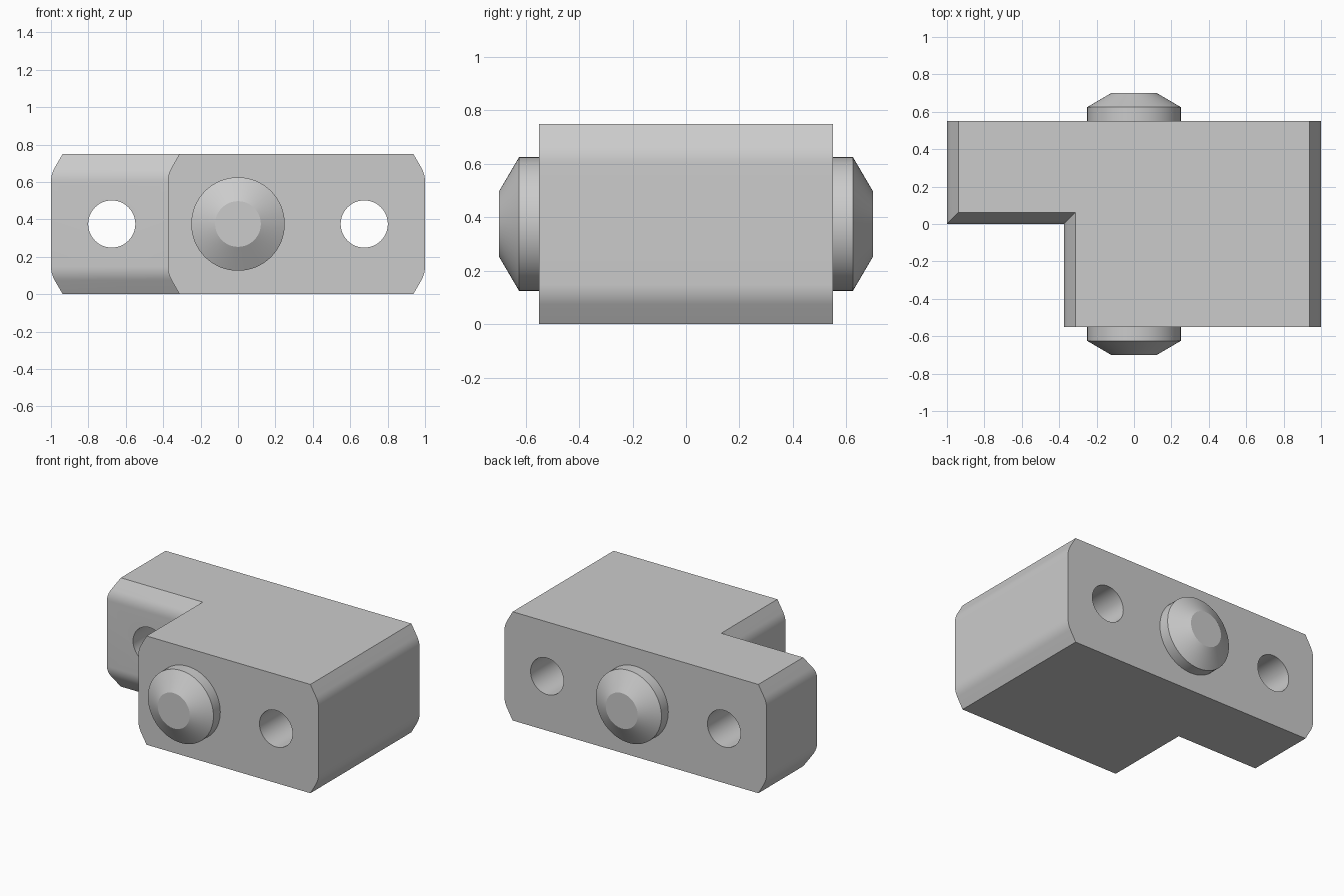
import bpy
import bmesh
from math import radians, sin, cos, tan, pi

cube = bpy.data.objects.get("Cube")
if cube:
    bpy.data.objects.remove(cube, do_unlink=True)

HEIGHT, HALF_X, HALF_Y = 0.75, 1.0, 0.55
MID = HEIGHT / 2
NOTCH_X = -0.375
BEVEL = 0.0625
SLOPE = radians(30)
FILLET_R = 0.15

grey = bpy.data.materials.new("light_grey")
grey.use_nodes = True
grey.diffuse_color = (0.6, 0.6, 0.6, 1)
grey.node_tree.nodes["Principled BSDF"].inputs["Base Color"].default_value = grey.diffuse_color


def make_object(name, bm):
    bmesh.ops.recalc_face_normals(bm, faces=bm.faces[:])
    mesh = bpy.data.meshes.new(name)
    bm.to_mesh(mesh)
    bm.free()
    mesh.materials.append(grey)
    obj = bpy.data.objects.new(name, mesh)
    bpy.context.collection.objects.link(obj)
    return obj


def activate(obj):
    bpy.ops.object.select_all(action='DESELECT')
    obj.select_set(True)
    bpy.context.view_layer.objects.active = obj


def smooth(obj):
    activate(obj)
    bpy.ops.object.shade_smooth_by_angle(angle=radians(25))


def loft(name, rings):
    """Skin a stack of closed rings and cap both ends."""
    bm = bmesh.new()
    loops = [[bm.verts.new(p) for p in ring] for ring in rings]
    for a, b in zip(loops, loops[1:]):
        for i in range(len(a)):
            j = (i + 1) % len(a)
            bm.faces.new((a[i], a[j], b[j], b[i]))
    bm.faces.new(loops[0])
    bm.faces.new(loops[-1])
    return make_object(name, bm)


def circle(x, y, radius, sides=64):
    return [(x + radius * cos(2 * pi * k / sides), y, MID + radius * sin(2 * pi * k / sides))
            for k in range(sides)]


def outline(inset, z):
    """L-shaped footprint whose side and notch walls move inward."""
    left, right, step = -HALF_X + inset, HALF_X - inset, NOTCH_X + inset
    return [(x, y, z) for x, y in (
        (left, HALF_Y), (left, inset), (step, inset),
        (step, -HALF_Y), (right, -HALF_Y), (right, HALF_Y))]


# Body: wall profile with a sloped edge blended into the wall by a fillet
corner = HEIGHT - BEVEL / tan(SLOPE)
start = corner - FILLET_R * tan(SLOPE / 2)
upper = []
for k in range(7):
    a = SLOPE * k / 6
    upper.append((FILLET_R * (1 - cos(a)), start + FILLET_R * sin(a)))
upper.append((BEVEL, HEIGHT))
lower = [(inset, HEIGHT - z) for inset, z in reversed(upper)]
body = loft("body", [outline(i, z) for i, z in lower + upper])

# Two bolt holes through the body
for x in (-0.675, 0.675):
    cutter = loft("hole_cutter", [circle(x, y, 0.126) for y in (-0.8, 0.8)])
    cutter.hide_render = True
    activate(body)
    mod = body.modifiers.new("hole", 'BOOLEAN')
    mod.operation = 'DIFFERENCE'
    mod.solver = 'EXACT'
    mod.object = cutter
    bpy.ops.object.modifier_apply(modifier=mod.name)
    bpy.data.objects.remove(cutter, do_unlink=True)
smooth(body)

# Tapered bosses on the front and back
profile = [(0.53, 0.25), (0.625, 0.25), (0.70, 0.122)]
for name, side in (("front_boss", -1), ("back_boss", 1)):
    smooth(loft(name, [circle(0, side * y, r) for y, r in profile]))
